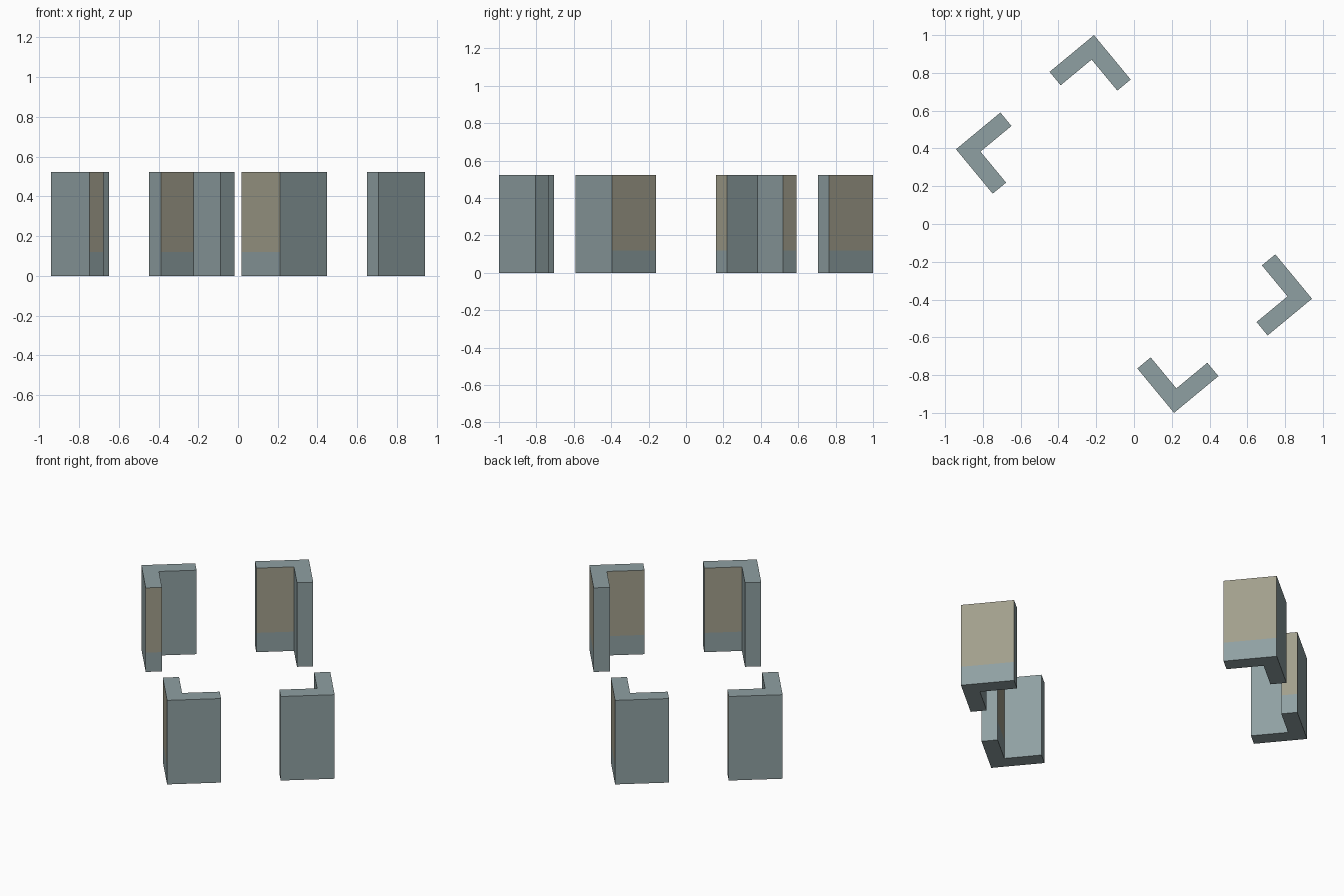
import bpy, bmesh, math
from mathutils import Matrix

if "Cube" in bpy.data.objects:
    bpy.data.objects.remove(bpy.data.objects["Cube"])

ANGLE = math.radians(39.6)      # whole layout is turned about z
A, B = 0.474, 0.9055            # half sizes of the rectangle of outer corners
L, T = 0.305, 0.092             # wall arm length and thickness
LEVELS = (0.0, 0.12, 0.523)     # base, lower edge of panels, top


def material(name, rgb):
    m = bpy.data.materials.new(name)
    m.diffuse_color = (*rgb, 1.0)
    m.use_nodes = True
    m.node_tree.nodes["Principled BSDF"].inputs["Base Color"].default_value = m.diffuse_color
    return m


stone = material("grey_teal_wall", (0.275, 0.351, 0.361))
tan = material("tan_panel", (0.358, 0.345, 0.262))

# L profile: outer corner, then round the two arms
PROFILE = [(0, 0), (-L, 0), (-L, -T), (-T, -T), (-T, -L), (0, -L)]


def corner_wall(name, sx, sy, panels):
    """L-shaped corner wall; panels lists the profile sides with tan upper faces."""
    bm = bmesh.new()
    rings = [[bm.verts.new((sx * (A + x), sy * (B + y), z)) for x, y in PROFILE]
             for z in LEVELS]
    n = len(PROFILE)
    for k in range(len(LEVELS) - 1):
        for i in range(n):
            j = (i + 1) % n
            f = bm.faces.new((rings[k][i], rings[k][j], rings[k + 1][j], rings[k + 1][i]))
            f.material_index = 1 if k == 1 and i in panels else 0
    bm.faces.new(rings[0])
    bm.faces.new(rings[-1])
    bmesh.ops.recalc_face_normals(bm, faces=bm.faces[:])
    bm.transform(Matrix.Rotation(ANGLE, 4, 'Z'))
    me = bpy.data.meshes.new(name)
    bm.to_mesh(me)
    bm.free()
    me.materials.append(stone)
    me.materials.append(tan)
    bpy.context.collection.objects.link(bpy.data.objects.new(name, me))


# Four corner walls
corner_wall("back_corner_wall", 1, 1, (2, 5))
corner_wall("front_corner_wall", -1, -1, (2, 5))
corner_wall("right_corner_wall", 1, -1, (2, 5))
corner_wall("left_corner_wall", -1, 1, (1, 4))
